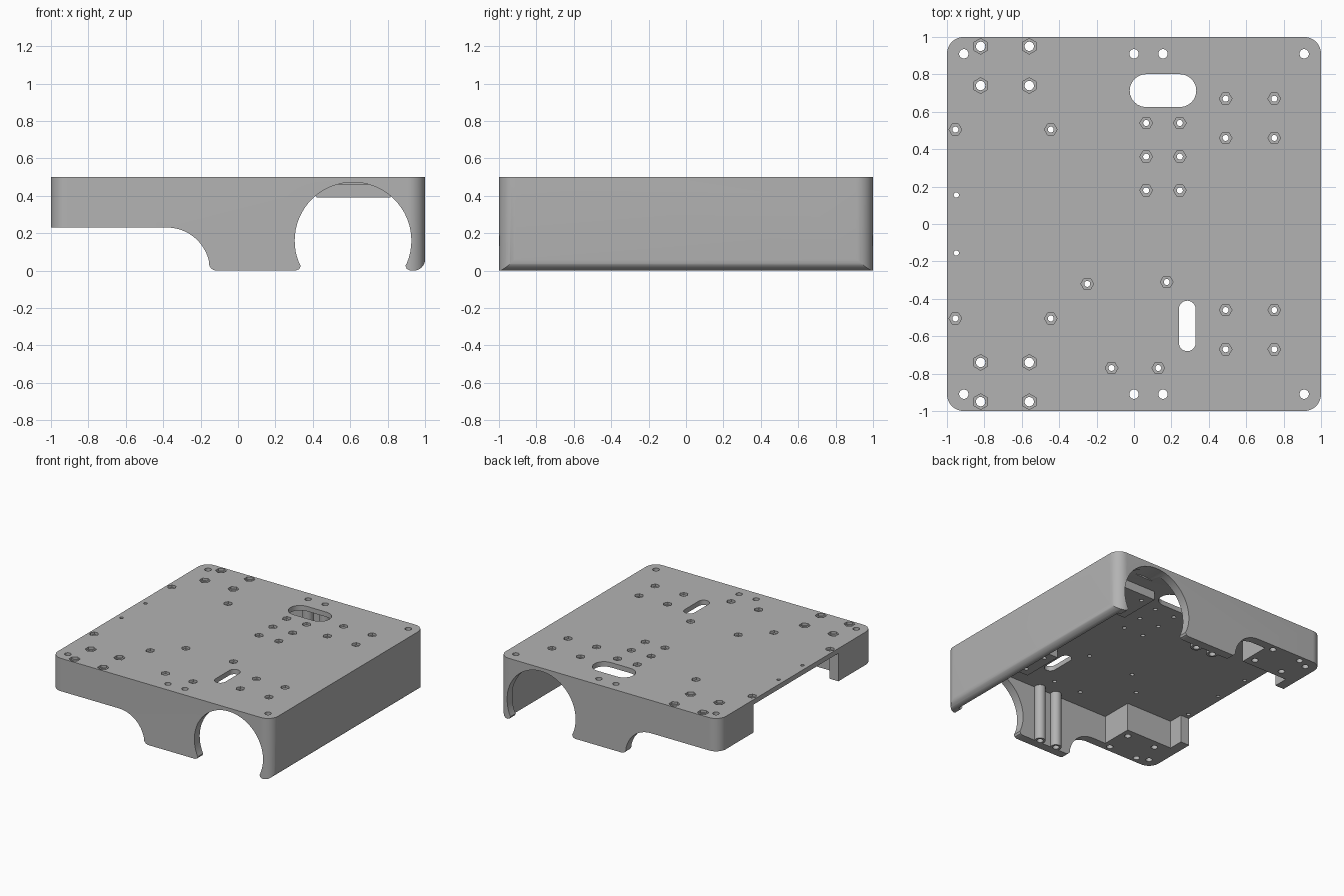
import bpy, bmesh
from math import sin, cos, pi, radians

cube = bpy.data.objects.get("Cube")
if cube:
    bpy.data.objects.remove(cube)

grey = bpy.data.materials.new("mid_grey")
grey.use_nodes = True
COL = (0.45, 0.45, 0.45, 1)
grey.diffuse_color = COL
grey.node_tree.nodes["Principled BSDF"].inputs["Base Color"].default_value = COL


def arc(cx, cy, r, a0, a1, n=12):
    """Points along an arc, angles in degrees."""
    angles = [radians(a0 + (a1 - a0) * i / n) for i in range(n + 1)]
    return [(cx + r * cos(a), cy + r * sin(a)) for a in angles]


def prisms(name, items, axis="z"):
    """One object made of extruded outlines: (points, low, high)."""
    bm = bmesh.new()
    for pts, low, high in items:
        place = (lambda u, v, h: (u, v, h)) if axis == "z" else (lambda u, v, h: (u, h, v))
        rings = [[bm.verts.new(place(u, v, h)) for u, v in pts] for h in (low, high)]
        bm.faces.new(rings[0])
        bm.faces.new(rings[1])
        n = len(pts)
        for i in range(n):
            j = (i + 1) % n
            bm.faces.new((rings[0][i], rings[0][j], rings[1][j], rings[1][i]))
    bmesh.ops.recalc_face_normals(bm, faces=bm.faces)
    mesh = bpy.data.meshes.new(name)
    bm.to_mesh(mesh)
    bm.free()
    mesh.materials.append(grey)
    obj = bpy.data.objects.new(name, mesh)
    bpy.context.collection.objects.link(obj)
    return obj


def combine(body, tool, operation):
    mod = body.modifiers.new(tool.name, "BOOLEAN")
    mod.object, mod.operation, mod.solver = tool, operation, "EXACT"
    bpy.context.view_layer.objects.active = body
    bpy.ops.object.modifier_apply(modifier=mod.name)
    bpy.data.objects.remove(tool)


def circle(x, y, r, n=24):
    return arc(x, y, r, 0, 360 - 360 / n, n - 1)


def rect(x0, x1, y0, y1):
    return [(x0, y0), (x1, y0), (x1, y1), (x0, y1)]


def slot(cx, cy, r, half, upright):
    if upright:
        return arc(cx, cy + half, r, 0, 180) + arc(cx, cy - half, r, 180, 360)
    return arc(cx + half, cy, r, -90, 90) + arc(cx - half, cy, r, 90, 270)


# Body: side silhouette trimmed to a rounded square
silhouette = ([(-1.1, 0.5), (-1.1, 0.23)] + arc(-0.38, 0, 0.23, 90, 12, 16)
              + arc(-0.115, 0.04, 0.04, 190, 270, 6) + arc(0.94, 0.06, 0.06, -90, 0, 8)
              + [(1, 0.5)])
body = prisms("enclosure_shell", [(silhouette, -1.1, 1.1)], "y")
c, r = 0.91, 0.09
plan = arc(c, c, r, 0, 90) + arc(-c, c, r, 90, 180) + arc(-c, -c, r, 180, 270) + arc(c, -c, r, 270, 360)
combine(body, prisms("rounded_plan", [(plan, -0.1, 0.5)]), "INTERSECT")

# Hollow underside, leaving two stepped corner blocks on the open side
half = [(-1.1, 0.55), (-0.92, 0.55), (-0.92, 0.67), (-0.5, 0.67), (-0.5, 0.93), (0.935, 0.93)]
cavity = half + [(x, -y) for x, y in reversed(half)]
combine(body, prisms("cavity", [(cavity, -0.1, 0.46)]), "DIFFERENCE")

# Screw columns on the walls, and thick pads under the plate
columns = [(circle(x, s * 0.91, 0.042), 0.0, 0.48) for x in (0, 0.155) for s in (-1, 1)]
combine(body, prisms("screw_columns", columns), "UNION")
pads = [(rect(0.42, 0.815, *sorted((s * 0.39, s * 0.74))), 0.39, 0.48) for s in (-1, 1)]
combine(body, prisms("mount_pads", pads), "UNION")

# Round archways through the front and back walls
arch = ([(0.31, -0.1), (0.31, 0), (0.327, 0.008), (0.335, 0.025)]
        + arc(0.615, 0.16, 0.312, 202, -22, 40)
        + [(0.895, 0.025), (0.903, 0.008), (0.92, 0), (0.92, -0.1)])
combine(body, prisms("archways", [(arch, -1.1, -0.85), (arch, 0.85, 1.1)], "y"), "DIFFERENCE")

# Bolt positions
large = [(x, s * y) for x in (-0.82, -0.56) for y in (0.74, 0.95) for s in (-1, 1)]
small = [(x, s * 0.505) for x in (-0.955, -0.445) for s in (-1, 1)]
small += [(x, y) for x in (0.065, 0.245) for y in (0.18, 0.36, 0.54)]
small += [(x, s * y) for x in (0.49, 0.75) for y in (0.46, 0.67) for s in (-1, 1)]
small += [(-0.25, -0.32), (0.175, -0.31), (-0.12, -0.77), (0.13, -0.77)]
plain = [(x, s * 0.91) for x in (-0.91, 0, 0.155, 0.91) for s in (-1, 1)]

# Through holes and cable slots
holes = [(circle(x, y, 0.025), -0.1, 0.6) for x, y in large + plain]
holes += [(circle(x, y, 0.016), -0.1, 0.6) for x, y in small]
holes += [(circle(-0.95, s * 0.155, 0.014), -0.1, 0.6) for s in (-1, 1)]
holes += [(slot(0.155, 0.713, 0.088, 0.09, False), -0.1, 0.6),
          (slot(0.285, -0.545, 0.045, 0.09, True), -0.1, 0.6)]
combine(body, prisms("holes", holes), "DIFFERENCE")

# Hexagonal nut recesses in the top
nuts = [(arc(x, y, 0.042, 30, 330, 5), 0.48, 0.6) for x, y in large]
nuts += [(arc(x, y, 0.034, 0, 300, 5), 0.48, 0.6) for x, y in small]
combine(body, prisms("nut_recesses", nuts), "DIFFERENCE")

bpy.ops.object.select_all(action="DESELECT")
body.select_set(True)
bpy.context.view_layer.objects.active = body
bpy.ops.object.shade_smooth_by_angle(angle=radians(30))
